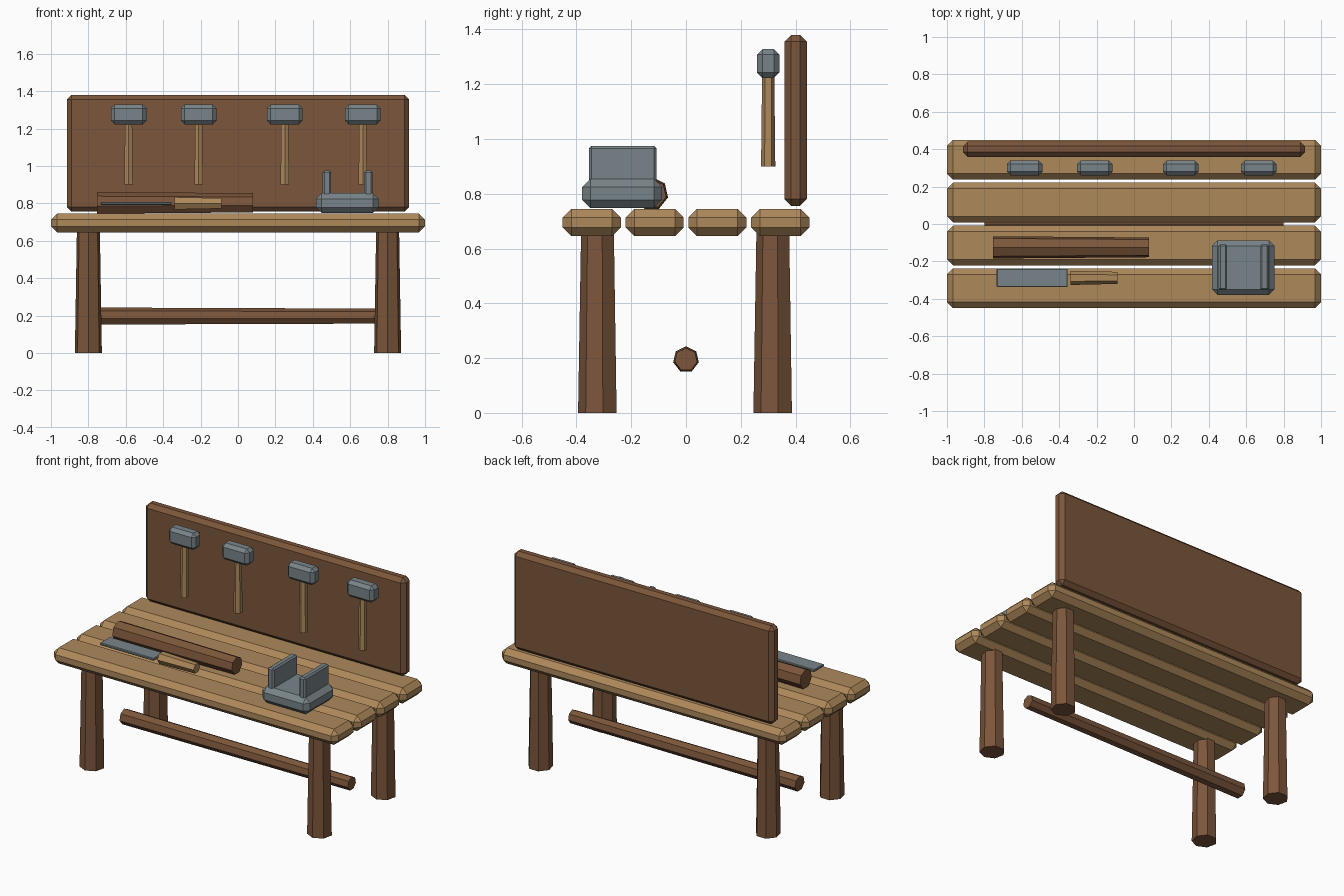
import bpy, bmesh, math
from mathutils import Matrix

if "Cube" in bpy.data.objects:
    bpy.data.objects.remove(bpy.data.objects["Cube"])


def material(name, rgb):
    m = bpy.data.materials.new(name)
    m.diffuse_color = [(c / 255 / 12.92) if c < 11 else ((c / 255 + 0.055) / 1.055) ** 2.4 for c in rgb] + [1]
    m.use_nodes = True
    m.node_tree.nodes["Principled BSDF"].inputs["Base Color"].default_value = m.diffuse_color
    return m


LIGHT = material("light wood", (174, 137, 91))
DARK = material("dark wood", (124, 86, 59))
STEEL = material("grey steel", (121, 133, 138))


def finish(name, bm, mat):
    bmesh.ops.recalc_face_normals(bm, faces=bm.faces)
    mesh = bpy.data.meshes.new(name)
    bm.to_mesh(mesh)
    bm.free()
    mesh.materials.append(mat)
    obj = bpy.data.objects.new(name, mesh)
    bpy.context.collection.objects.link(obj)
    return obj


def block(name, center, size, chamfer, mat):
    """Box with flat chamfered edges."""
    bm = bmesh.new()
    bmesh.ops.create_cube(bm, size=1, matrix=Matrix.Translation(center) @ Matrix.Diagonal((*size, 1)))
    bmesh.ops.bevel(bm, geom=bm.edges[:], offset=chamfer, segments=1, affect='EDGES')
    return finish(name, bm, mat)


def rod(name, start, length, r0, r1, sides, axis, mat):
    """Tapered prism along x or z; first corner points to +z (x rods) or -y (z rods)."""
    bm = bmesh.new()
    rings = []
    for d, r in ((0, r0), (length, r1)):
        ring = []
        for i in range(sides):
            a = 2 * math.pi * i / sides
            u, v = r * math.sin(a), r * math.cos(a)
            p = (d, u, v) if axis == 'x' else (u, -v, d)
            ring.append(bm.verts.new([s + q for s, q in zip(start, p)]))
        rings.append(ring)
    for ring in rings:
        bm.faces.new(ring)
    for i in range(sides):
        j = (i + 1) % sides
        bm.faces.new((rings[0][i], rings[0][j], rings[1][j], rings[1][i]))
    return finish(name, bm, mat)


# table top planks
for i in range(4):
    block(f"plank_{i + 1}", (0, -0.344 + i * 0.2293, 0.695), (2, 0.212, 0.1), 0.032, LIGHT)

# legs and stretcher
for x in (-0.8, 0.8):
    for y in (-0.32, 0.32):
        rod(f"{'front' if y < 0 else 'back'}_leg_{'left' if x < 0 else 'right'}",
            (x, y, 0), 0.66, 0.074, 0.063, 7, 'z', DARK)
rod("stretcher", (-0.8, 0, 0.195), 1.6, 0.048, 0.042, 7, 'x', DARK)

# tool board
block("tool_board", (0, 0.4, 1.068), (1.83, 0.082, 0.624), 0.025, DARK)

# hanging hammers
for i, x in enumerate((-0.585, -0.21, 0.25, 0.667)):
    rod(f"hammer_handle_{i + 1}", (x, 0.3, 0.9), 0.36, 0.026, 0.022, 6, 'z', LIGHT)
    block(f"hammer_head_{i + 1}", (x, 0.3, 1.275), (0.19, 0.081, 0.106), 0.02, STEEL)

# log on the bench
rod("log", (-0.755, -0.125, 0.8), 0.835, 0.061, 0.054, 7, 'x', DARK)

# hand saw: flat blade and six-sided grip with corners pointing sideways
block("saw_blade", (-0.545, -0.288, 0.8), (0.38, 0.1, 0.016), 0.004, STEEL)
grip = rod("saw_grip", (0, 0, 0), 0.252, 0.038, 0.032, 6, 'x', LIGHT)
grip.data.transform(Matrix.Translation((-0.34, -0.288, 0.8)) @ Matrix.Rotation(math.pi / 2, 4, 'X'))

# vise
block("vise_base", (0.584, -0.233, 0.801), (0.334, 0.292, 0.106), 0.03, STEEL)
for side, x in (("left", 0.475), ("right", 0.697)):
    block(f"vise_jaw_{side}", (x, -0.231, 0.9), (0.044, 0.246, 0.15), 0.009, STEEL)
